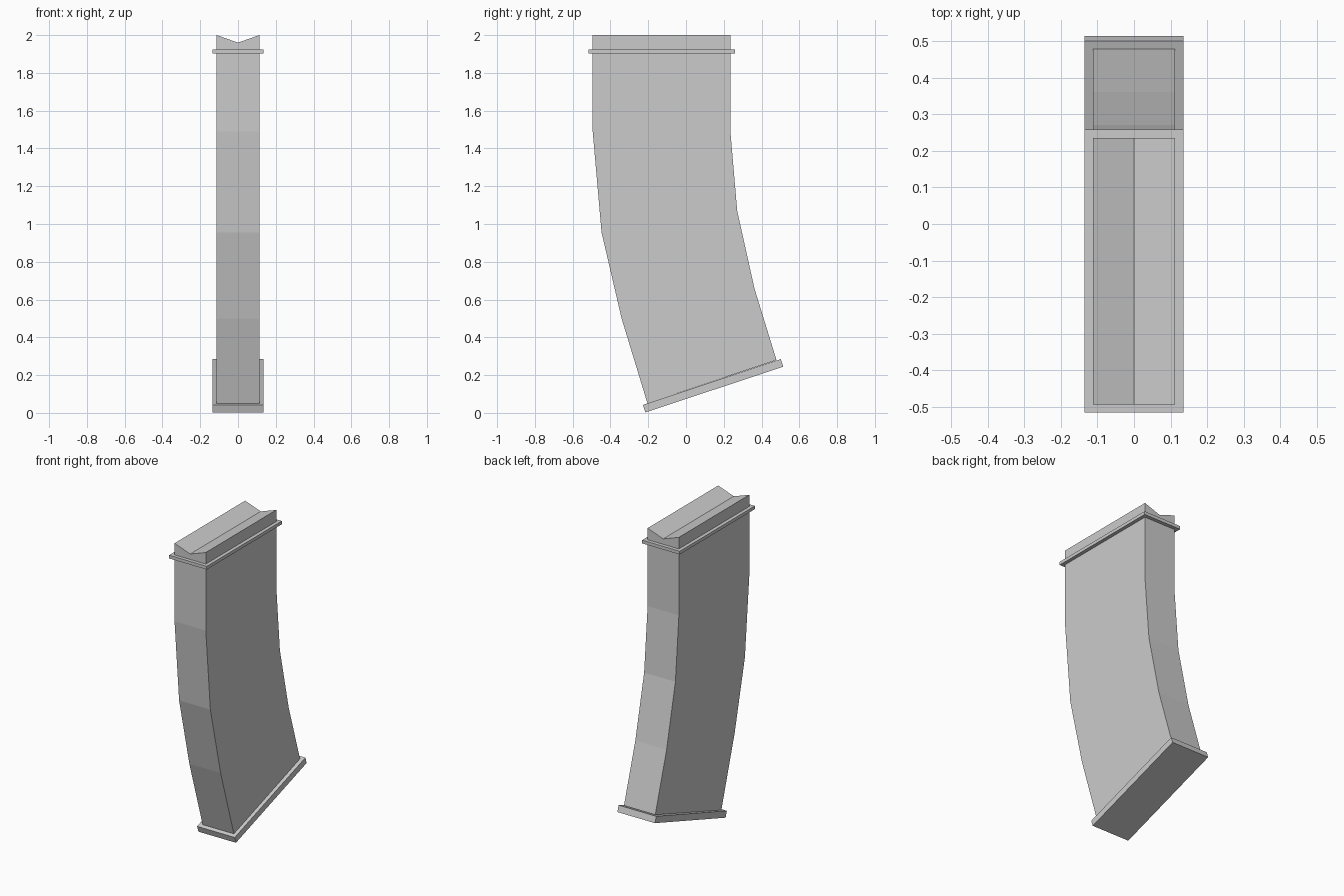
import bpy
import math

if "Cube" in bpy.data.objects:
    bpy.data.objects.remove(bpy.data.objects["Cube"])

W = 0.113   # half width of the body
RIM = 0.136  # half width of collar and base plate


def make_mesh(name, verts, faces):
    mesh = bpy.data.meshes.new(name)
    mesh.from_pydata(verts, [], faces)
    mesh.update()
    obj = bpy.data.objects.new(name, mesh)
    bpy.context.collection.objects.link(obj)
    return obj


def box(name, size, location, tilt=0.0):
    bpy.ops.mesh.primitive_cube_add(size=1, location=location, rotation=(tilt, 0, 0))
    obj = bpy.context.object
    obj.name = name
    obj.scale = size
    return obj


# Curved body: front and back (y, z) at each bend, bottom to top
sections = [
    ((-0.204, 0.050), (0.479, 0.280)),
    ((-0.341, 0.500), (0.362, 0.660)),
    ((-0.447, 0.955), (0.271, 1.070)),
    ((-0.494, 1.490), (0.235, 1.490)),
    ((-0.494, 1.920), (0.235, 1.920)),
]
verts, faces = [], []
for (fy, fz), (by, bz) in sections:
    verts += [(-W, fy, fz), (W, fy, fz), (W, by, bz), (-W, by, bz)]
for s in range(len(sections) - 1):
    a = 4 * s
    for i in range(4):
        j = (i + 1) % 4
        faces.append((a + i, a + j, a + 4 + j, a + 4 + i))
faces += [(3, 2, 1, 0), (16, 17, 18, 19)]
make_mesh("magazine_body", verts, faces)

# Top lip with a V groove running front to back
profile = [(-W, 1.92), (W, 1.92), (W, 2.0), (0, 1.96), (-W, 2.0)]
n = len(profile)
verts = [(x, y, z) for y in (-0.494, 0.235) for x, z in profile]
faces = [(i, i + n, (i + 1) % n + n, (i + 1) % n)[::-1] for i in range(n)]
faces += [(0, 1, 3), (1, 2, 3), (0, 3, 4)]
faces += [(8, 6, 5), (8, 7, 6), (9, 8, 5)]
make_mesh("grooved_top", verts, faces)

# Thin collar below the top
box("collar", (2 * RIM, 0.776, 0.021), (0, -0.129, 1.914))

# Tilted base plate
tilt = math.atan2(0.244, 0.733)
box("base_plate", (2 * RIM, 0.769, 0.042), (0, 0.1435, 0.1435), tilt)
